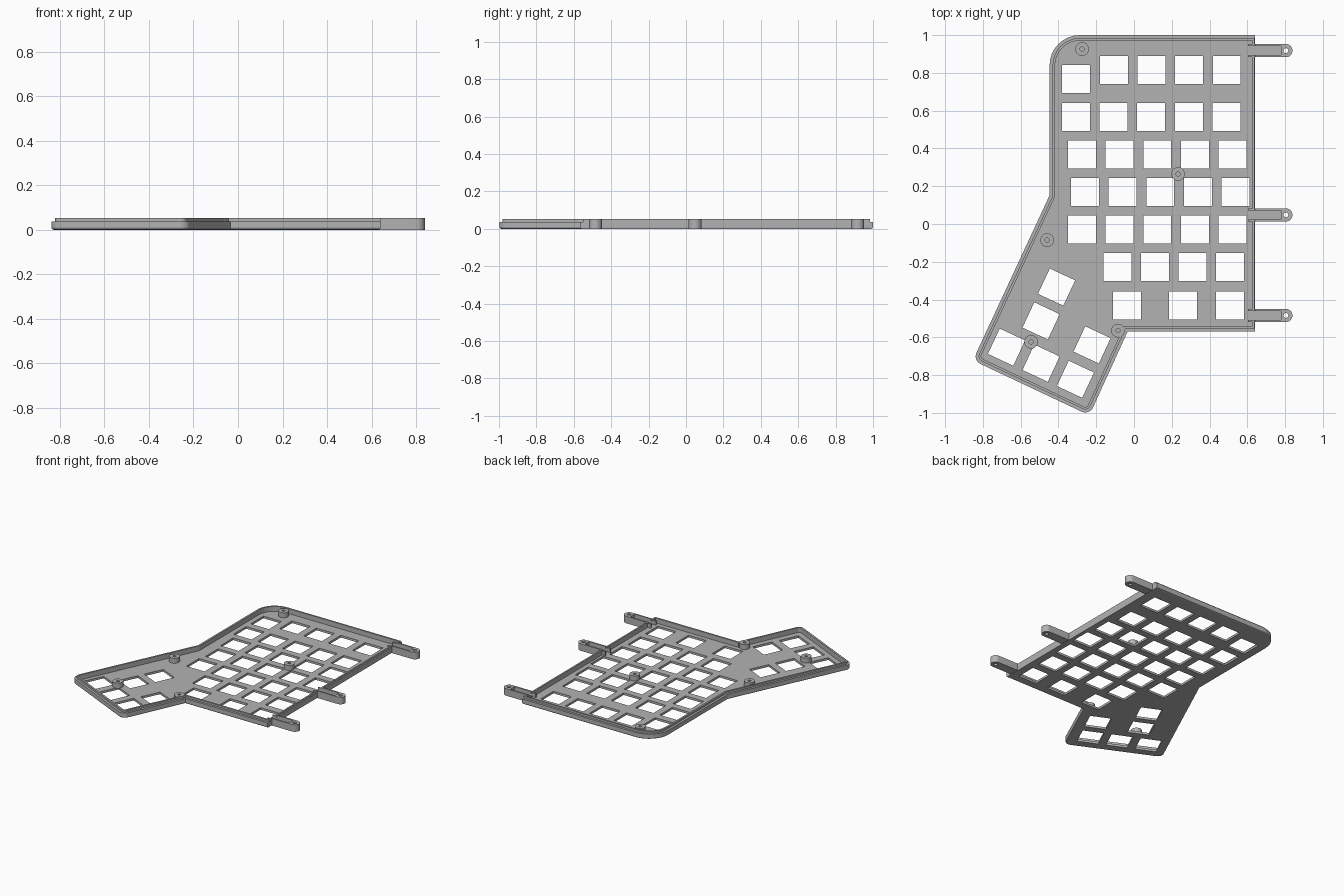
import bpy, bmesh
from math import radians, sin, cos, pi
from mathutils import Vector, Matrix

cube = bpy.data.objects.get("Cube")
if cube:
    bpy.data.objects.remove(cube)

H, FLOOR, LEDGE = 0.052, 0.016, 0.038

gray = bpy.data.materials.new("light gray plastic")
gray.use_nodes = True
gray.diffuse_color = (0.45, 0.45, 0.45, 1)
gray.node_tree.nodes["Principled BSDF"].inputs["Base Color"].default_value = gray.diffuse_color


def make(name, bm):
    bmesh.ops.recalc_face_normals(bm, faces=bm.faces)
    me = bpy.data.meshes.new(name)
    bm.to_mesh(me)
    bm.free()
    me.materials.append(gray)
    ob = bpy.data.objects.new(name, me)
    bpy.context.collection.objects.link(ob)
    return ob


def box(bm, x0, x1, y0, y1, z0, z1):
    m = Matrix.Translation(((x0 + x1) / 2, (y0 + y1) / 2, (z0 + z1) / 2))
    bmesh.ops.create_cube(bm, size=1, matrix=m @ Matrix.Diagonal((x1 - x0, y1 - y0, z1 - z0, 1)))


def skin(bm, loops):
    """Join stacked loops of points into a closed solid."""
    rings = [[bm.verts.new(p) for p in loop] for loop in loops]
    n = len(rings[0])
    for a, b in zip(rings, rings[1:]):
        for i in range(n):
            j = (i + 1) % n
            bm.faces.new((a[i], a[j], b[j], b[i]))
    bm.faces.new(rings[0])
    bm.faces.new(rings[-1])


# Case outline, counter-clockwise: x, y, corner radius
CORNERS = [(0.64, 1.0, 0), (-0.447, 1.0, 0.16), (-0.447, 0.152, 0), (-0.853, -0.722, 0.045),
           (-0.236, -1.013, 0.045), (-0.033, -0.568, 0), (0.64, -0.568, 0)]


def outline(inset, right_inset, z):
    """Rounded outline moved inward; the straight right edge has its own inset."""
    pts = [Vector(c[:2]) for c in CORNERS]
    n = len(pts)
    loop = []
    for i, p in enumerate(pts):
        d1 = (p - pts[i - 1]).normalized()
        d2 = (pts[(i + 1) % n] - p).normalized()
        n1, n2 = Vector((-d1.y, d1.x)), Vector((-d2.y, d2.x))
        w1 = right_inset if i == 0 else inset
        w2 = right_inset if i == n - 1 else inset
        # intersection of the two shifted edges
        a, b = p + n1 * w1, p + n2 * w2
        det = d1.x * d2.y - d1.y * d2.x
        t = ((b - a).x * d2.y - (b - a).y * d2.x) / det
        q = a + d1 * t
        r = CORNERS[i][2] - inset
        if CORNERS[i][2] == 0:
            loop.append((q.x, q.y, z))
            continue
        turn = d1.angle(d2)
        c = q + (n1 + n2) * (r / (1 + n1.dot(n2)))
        for k in range(9):
            v = -n1 * r
            v.rotate(Matrix.Rotation(turn * k / 8, 2))
            loop.append((c.x + v.x, c.y + v.y, z))
    return loop


# Tray: chamfered base, stepped rim, recessed floor
bm = bmesh.new()
skin(bm, [outline(*s) for s in [
    (0.010, 0.002, 0), (0.003, 0.001, 0.003), (0, 0, 0.010), (0, 0, LEDGE),
    (0.016, 0.001, LEDGE), (0.016, 0.001, H), (0.029, 0.012, H), (0.029, 0.012, FLOOR)]])
tray = make("key_plate_tray", bm)

# Key openings: first x, y, count, spacing
ROWS = [(-0.307, 0.767, 1, 0), (-0.106, 0.815, 4, 0.199), (-0.307, 0.566, 5, 0.199),
        (-0.275, 0.368, 5, 0.199), (-0.259, 0.169, 5, 0.199), (-0.275, -0.03, 5, 0.199),
        (-0.088, -0.228, 4, 0.199), (-0.038, -0.432, 1, 0), (0.26, -0.432, 2, 0.249)]
THUMB = [(-0.41, -0.334), (-0.492, -0.513), (-0.675, -0.652), (-0.492, -0.737),
         (-0.31, -0.822), (-0.222, -0.64)]
TABS = [0.918, 0.048, -0.484]
KEY = 0.148

bm = bmesh.new()
keys = [(x + i * step, y, 0) for x, y, n, step in ROWS for i in range(n)]
keys += [(x, y, radians(-25)) for x, y in THUMB]
for x, y, a in keys:
    m = Matrix.Translation((x, y, 0)) @ Matrix.Rotation(a, 4, 'Z') @ Matrix.Diagonal((KEY, KEY, 0.3, 1))
    bmesh.ops.create_cube(bm, size=1, matrix=m)
# Channels and screw holes of the side tabs
for y in TABS:
    box(bm, 0.60, 0.777, y - 0.024, y + 0.024, FLOOR + 0.004, 0.1)
    bmesh.ops.create_cone(bm, segments=16, radius1=0.013, radius2=0.013, depth=0.3,
                          cap_ends=True, matrix=Matrix.Translation((0.804, y, 0)))
cutter = make("opening_cutter", bm)
cutter.hide_render = True
cutter.hide_set(True)
cutter.display_type = 'WIRE'


def cut(ob):
    mod = ob.modifiers.new("openings", 'BOOLEAN')
    mod.operation = 'DIFFERENCE'
    mod.solver = 'EXACT'
    mod.object = cutter


cut(tray)

# Side tabs with rounded ends, and guide ribs inside the wall
for n, y in enumerate(TABS, 1):
    r = 0.035
    prof = [(0.64, y - r)] + [(0.804 + r * sin(k * pi / 16), y - r * cos(k * pi / 16)) for k in range(17)]
    prof.append((0.64, y + r))
    bm = bmesh.new()
    skin(bm, [[(px, py, z) for px, py in prof] for z in (0, H)])
    cut(make(f"side_tab_{n}", bm))
    bm = bmesh.new()
    for s in (-1, 1):
        c = y + s * 0.029
        box(bm, 0.603, 0.63, c - 0.005, c + 0.005, FLOOR - 0.002, H - 0.006)
    make(f"tab_ribs_{n}", bm)

# Screw posts: hollow cylinders
POSTS = [(-0.275, 0.926), (0.233, 0.265), (-0.46, -0.085), (-0.545, -0.624), (-0.085, -0.564)]
SEG = 28
for n, (x, y) in enumerate(POSTS, 1):
    bm = bmesh.new()
    section = [(0.011, FLOOR - 0.004), (0.011, H + 0.001), (0.036, H + 0.001), (0.036, FLOOR - 0.004)]
    rings = [[bm.verts.new((x + r * cos(2 * pi * k / SEG), y + r * sin(2 * pi * k / SEG), z))
              for r, z in section] for k in range(SEG)]
    for k in range(SEG):
        a, b = rings[k], rings[(k + 1) % SEG]
        for i in range(4):
            j = (i + 1) % 4
            bm.faces.new((a[i], a[j], b[j], b[i]))
    make(f"screw_post_{n}", bm)

# Smooth curved sides, keep edges sharp
bpy.ops.object.select_all(action='DESELECT')
for ob in bpy.context.scene.objects:
    if ob.type == 'MESH' and ob.name.startswith(("screw_post", "side_tab")):
        ob.select_set(True)
        bpy.context.view_layer.objects.active = ob
bpy.ops.object.shade_smooth_by_angle(angle=radians(30))
